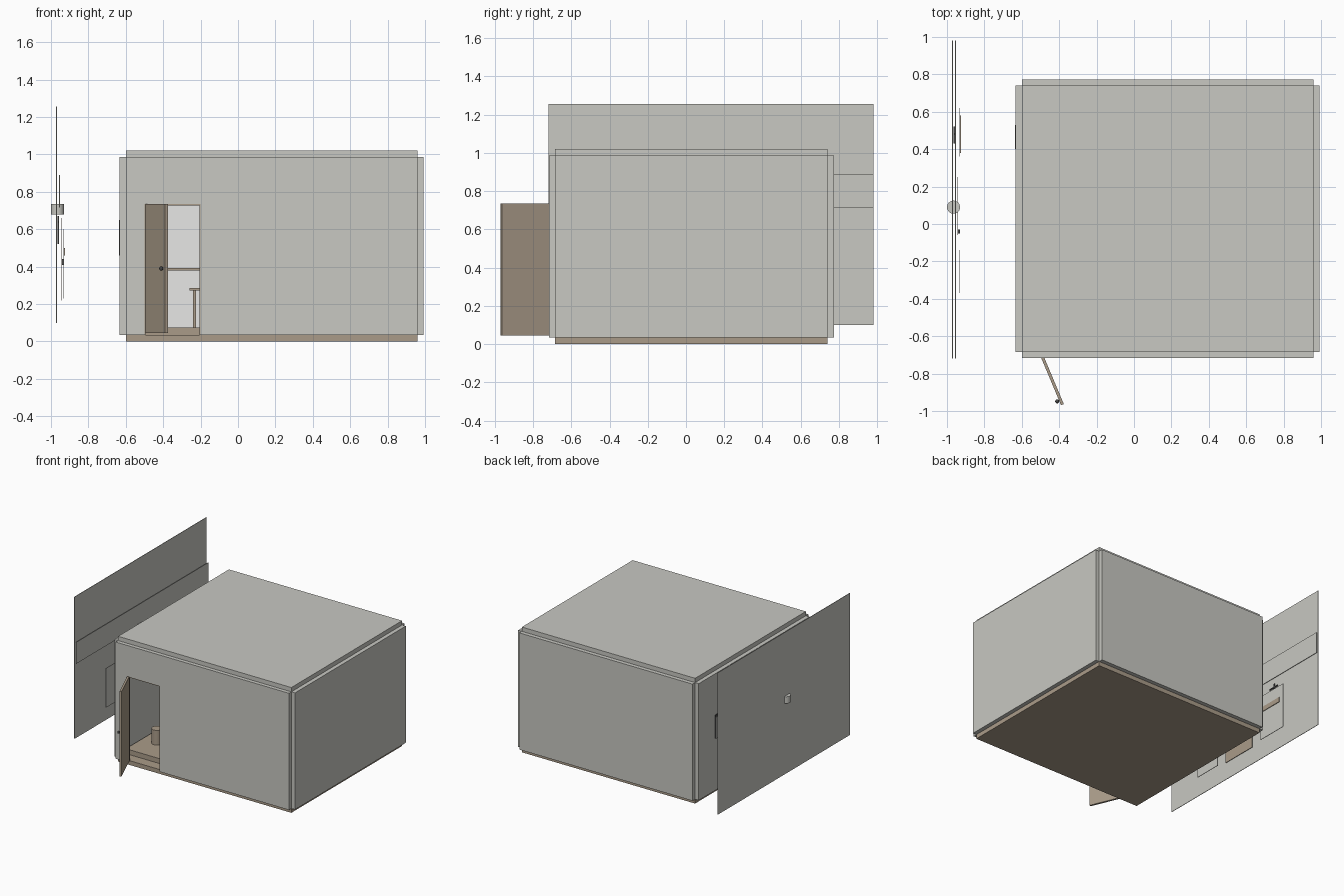
import bpy, bmesh, math
from mathutils import Vector

if "Cube" in bpy.data.objects:
    bpy.data.objects.remove(bpy.data.objects["Cube"])


def material(name, rgb):
    m = bpy.data.materials.new(name)
    m.diffuse_color = (*rgb, 1)
    m.use_nodes = True
    m.node_tree.nodes["Principled BSDF"].inputs["Base Color"].default_value = m.diffuse_color
    return m


GREY = material("wall grey", (0.58, 0.58, 0.54))
TAN = material("wood tan", (0.40, 0.33, 0.25))
WHITE = material("white", (0.94, 0.94, 0.93))
DARK = material("dark metal", (0.06, 0.06, 0.06))


def finish(name, bm, mat):
    bmesh.ops.recalc_face_normals(bm, faces=bm.faces)
    me = bpy.data.meshes.new(name)
    bm.to_mesh(me)
    bm.free()
    me.materials.append(mat)
    ob = bpy.data.objects.new(name, me)
    bpy.context.collection.objects.link(ob)
    return ob


def box(name, mat, x, y, z):
    """Box given by its (low, high) range on each axis."""
    bm = bmesh.new()
    bmesh.ops.create_cube(bm, size=1)
    for v in bm.verts:
        v.co = Vector([r[0] if c < 0 else r[1] for c, r in zip(v.co, (x, y, z))])
    return finish(name, bm, mat)


def cylinder(name, mat, x, y, z, r, sides=24):
    """Upright cylinder, z is its (low, high) range."""
    bm = bmesh.new()
    bmesh.ops.create_cone(bm, cap_ends=True, segments=sides, radius1=r, radius2=r, depth=z[1] - z[0])
    bmesh.ops.translate(bm, verts=bm.verts, vec=(x, y, sum(z) / 2))
    ob = finish(name, bm, mat)
    for p in ob.data.polygons:
        p.use_smooth = abs(p.normal.z) < 0.5
    return ob


X, Y, Z = (-0.60, 0.96), (-0.685, 0.74), (0.035, 0.985)
T = 0.033

# Floor, roof and three plain walls, stepped at every edge
box("floor", TAN, X, Y, (0, Z[0]))
box("roof", GREY, X, Y, (Z[1], 1.02))
box("back_wall", GREY, X, (Y[1], Y[1] + T), Z)
box("right_wall", GREY, (X[1], X[1] + T), Y, Z)
box("left_wall", GREY, (X[0] - T, X[0]), Y, Z)

# Front wall with a door opening
outline = [(X[0], Z[0]), (-0.50, Z[0]), (-0.50, 0.735), (-0.20, 0.735),
           (-0.20, Z[0]), (X[1], Z[0]), (X[1], Z[1]), (X[0], Z[1])]
bm = bmesh.new()
face = bm.faces.new([bm.verts.new((x, Y[0], z)) for x, z in outline])
side = bmesh.ops.extrude_face_region(bm, geom=[face])
bmesh.ops.translate(bm, verts=[g for g in side["geom"] if isinstance(g, bmesh.types.BMVert)],
                    vec=(0, -0.031, 0))
finish("front_wall", bm, GREY)

# Door frame
box("frame_top", TAN, (-0.50, -0.20), (-0.714, -0.686), (0.728, 0.735))
box("frame_left", TAN, (-0.50, -0.494), (-0.714, -0.686), (0.035, 0.728))
box("frame_right", TAN, (-0.206, -0.20), (-0.714, -0.686), (0.035, 0.728))

# Open door with a knob on both faces
hinge = (-0.488, -0.715, 0)
angle = math.atan2(-0.25, 0.105)
door = box("door", TAN, (0, 0.272), (-0.008, 0.008), (0.045, 0.735))
bm = bmesh.new()
bmesh.ops.create_uvsphere(bm, u_segments=12, v_segments=8, radius=0.011)
bmesh.ops.translate(bm, verts=bm.verts, vec=(0.245, -0.019, 0.39))
knob = finish("door_knob", bm, DARK)
for ob in (door, knob):
    ob.location = hinge
    ob.rotation_euler.z = angle

# Interior: raised floor, pale back lining with rail, table, bin
box("raised_floor", TAN, (-0.59, 0.95), (-0.60, 0.73), (0.035, 0.075))
box("back_lining", WHITE, (-0.59, 0.95), (0.732, 0.738), (0.075, 0.98))
box("back_rail", TAN, (-0.59, 0.95), (0.71, 0.732), (0.38, 0.394))
box("table_top", TAN, (-0.26, 0.10), (0.10, 0.45), (0.272, 0.286))
for x in (-0.24, 0.065):
    for y in (0.12, 0.415):
        box("table_leg", TAN, (x, x + 0.016), (y, y + 0.016), (0.075, 0.272))
cylinder("bin", TAN, -0.46, -0.385, (0.075, 0.195), 0.04)

# Small dark window plate on the outer left wall
box("side_window", DARK, (-0.637, -0.633), (0.40, 0.53), (0.46, 0.65))

# Free-standing side screen with its raised band
box("screen", GREY, (-0.972, -0.968), (-0.72, 0.98), (0.10, 1.255))
box("screen_band", GREY, (-0.957, -0.953), (-0.72, 0.98), (0.715, 0.89))

# Panels hung in front of the screen
box("rear_panel", GREY, (-0.934, -0.930), (0.36, 0.62), (0.23, 0.60))
box("middle_panel", TAN, (-0.944, -0.940), (-0.06, 0.25), (0.22, 0.66))
box("front_panel", GREY, (-0.934, -0.930), (-0.37, -0.14), (0.23, 0.55))
box("panel_bar", TAN, (-0.930, -0.925), (0.38, 0.58), (0.46, 0.50))
box("panel_handle", DARK, (-0.940, -0.930), (-0.05, -0.03), (0.41, 0.44))

# Cross-shaped fixture above the rear panel
box("fixture_post", DARK, (-0.964, -0.958), (0.475, 0.487), (0.52, 0.67))
box("fixture_arm", DARK, (-0.964, -0.958), (0.43, 0.52), (0.635, 0.645))

# Drum passing through the screen
cylinder("drum", GREY, -0.965, 0.09, (0.68, 0.735), 0.035)
